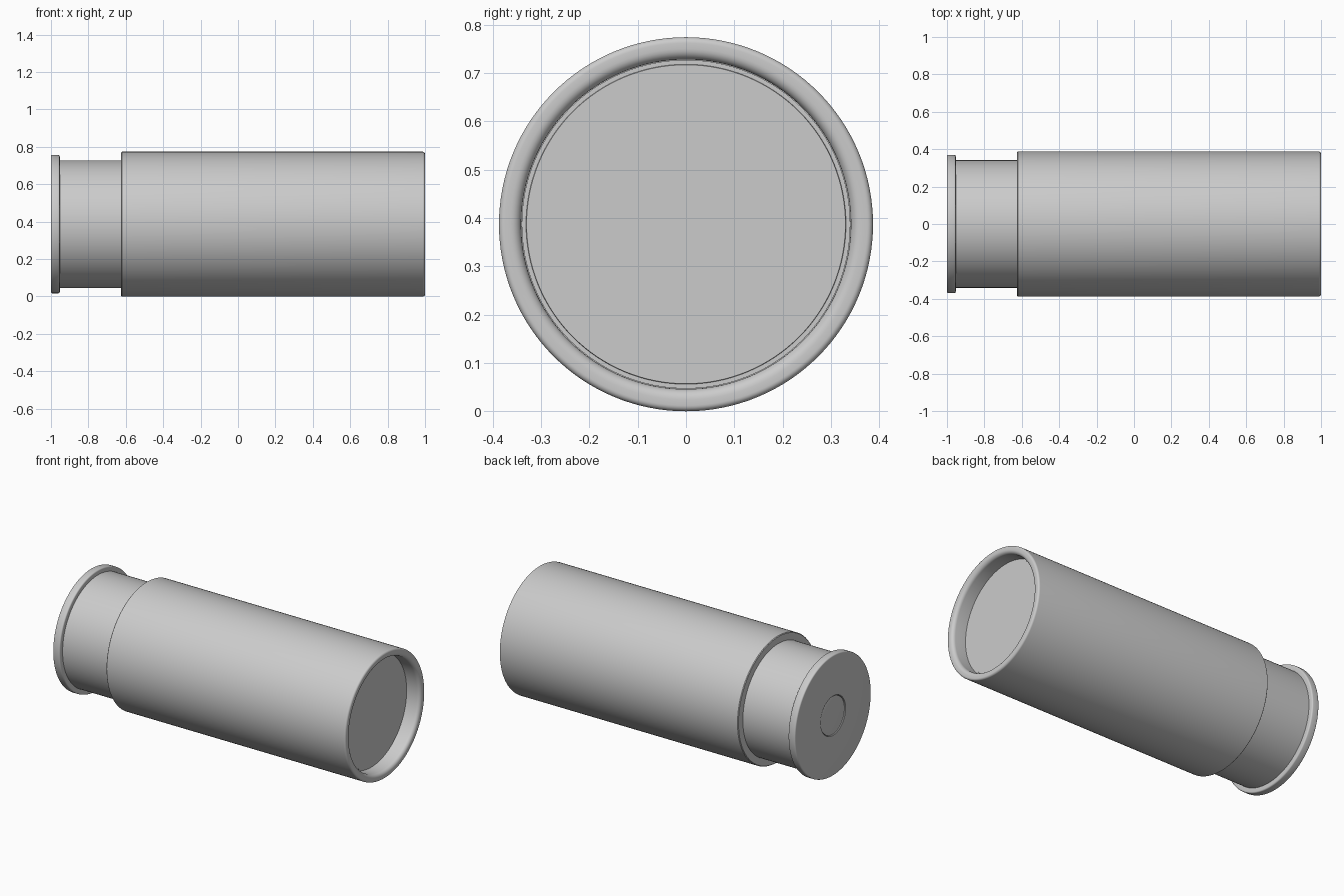
import bpy, bmesh, math

if "Cube" in bpy.data.objects:
    bpy.data.objects.remove(bpy.data.objects["Cube"])

R = 0.387      # outer radius, also the height of the axis
SEG = 128


def lathe(name, profile, closed=False):
    """Spin (x, radius) points about the long axis."""
    bm = bmesh.new()
    rings = []
    for x, r in profile:
        if r == 0:
            rings.append([bm.verts.new((x, 0, R))] * SEG)
        else:
            rings.append([bm.verts.new((x, r * math.cos(a), R + r * math.sin(a)))
                          for a in (2 * math.pi * i / SEG for i in range(SEG))])
    pairs = list(zip(rings, rings[1:]))
    if closed:
        pairs.append((rings[-1], rings[0]))
    for a, b in pairs:
        for i in range(SEG):
            j = (i + 1) % SEG
            bm.faces.new(list(dict.fromkeys((a[i], a[j], b[j], b[i]))))
    bmesh.ops.recalc_face_normals(bm, faces=bm.faces)
    mesh = bpy.data.meshes.new(name)
    bm.to_mesh(mesh)
    bm.free()
    obj = bpy.data.objects.new(name, mesh)
    bpy.context.collection.objects.link(obj)
    bpy.ops.object.select_all(action='DESELECT')
    bpy.context.view_layer.objects.active = obj
    obj.select_set(True)
    bpy.ops.object.shade_smooth_by_angle(angle=math.radians(35))
    return obj


def arc(cx, cr, rad, start, end, n=6):
    """Rounded corner in the profile; 0 degrees points along +x."""
    return [(cx + rad * math.cos(math.radians(start + (end - start) * i / n)),
             cr + rad * math.sin(math.radians(start + (end - start) * i / n)))
            for i in range(n + 1)]


# Outer sleeve with rounded open mouth
lathe("outer_sleeve",
      [(-0.625, 0.335), (-0.625, R - 0.004), (-0.621, R)]
      + arc(0.988, R - 0.012, 0.012, 90, 0)
      + arc(0.978, 0.363, 0.022, 0, -90)
      + [(0.89, 0.341), (0.89, 0.335)], closed=True)

# Disc closing the mouth, with a fine raised edge
lathe("mouth_disc", [(0.86, 0), (0.86, 0.34), (0.908, 0.34),
                     (0.908, 0.331), (0.912, 0.33), (0.912, 0)])

# Base cup with flanged rim and a socket for the central cap
lathe("base_cup",
      [(-0.985, 0), (-0.985, 0.118), (-0.997, 0.118), (-1.0, 0.121)]
      + arc(-0.992, 0.362, 0.008, 180, 90, 4)
      + arc(-0.961, 0.362, 0.008, 90, 0, 4)
      + [(-0.953, 0.341), (-0.60, 0.341), (-0.60, 0)])

# Central cap in the base
lathe("central_cap", [(-0.98, 0), (-0.98, 0.116), (-0.995, 0.116),
                      (-1.0, 0.088), (-1.0, 0)])
